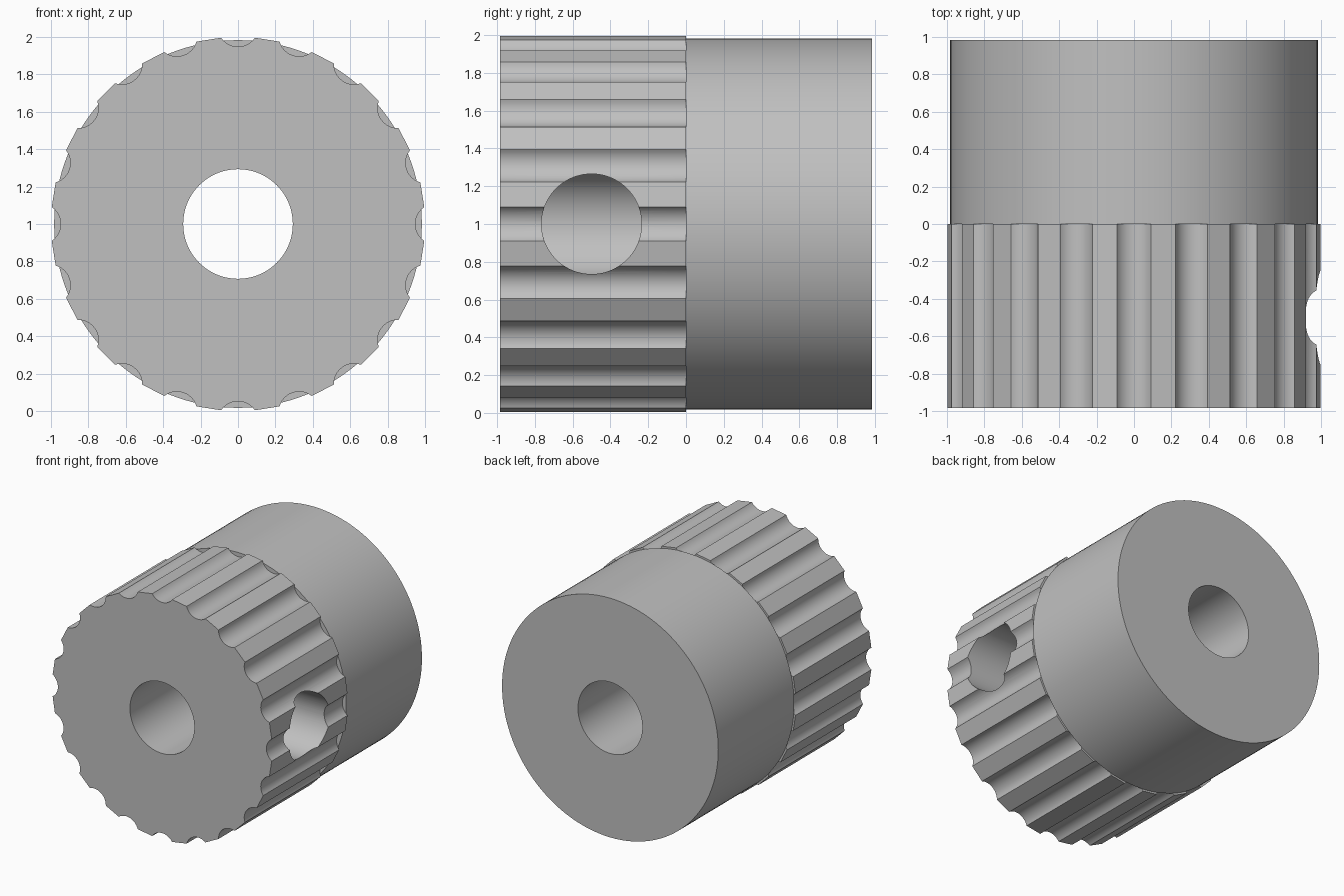
import bpy, bmesh, math
from mathutils import Vector, Matrix

old = bpy.data.objects.get("Cube")
if old:
    bpy.data.objects.remove(old, do_unlink=True)

LENGTH, BORE_R, HUB_R = 0.985, 0.293, 0.983
TEETH, GROOVE_HALF, GROOVE_BOTTOM = 20, 0.09, 0.948

steel = bpy.data.materials.new("plain grey")
steel.use_nodes = True
GREY = (0.53, 0.53, 0.53, 1)
steel.diffuse_color = GREY
steel.node_tree.nodes["Principled BSDF"].inputs["Base Color"].default_value = GREY


def circle(radius, count):
    return [(radius * math.cos(math.tau * i / count),
             radius * math.sin(math.tau * i / count)) for i in range(count)]


def prism(name, profile, start, end):
    """Extrude an (x, z) profile along y, centred at z = 1."""
    bm = bmesh.new()
    face = bm.faces.new([bm.verts.new((x, start, z + 1)) for x, z in profile])
    moved = bmesh.ops.extrude_face_region(bm, geom=[face])["geom"]
    verts = [v for v in moved if isinstance(v, bmesh.types.BMVert)]
    bmesh.ops.translate(bm, verts=verts, vec=(0, end - start, 0))
    bmesh.ops.recalc_face_normals(bm, faces=bm.faces)
    mesh = bpy.data.meshes.new(name)
    bm.to_mesh(mesh)
    bm.free()
    mesh.materials.append(steel)
    obj = bpy.data.objects.new(name, mesh)
    bpy.context.collection.objects.link(obj)
    return obj


def cut(obj, cutter):
    bpy.context.view_layer.objects.active = obj
    mod = obj.modifiers.new("cut", "BOOLEAN")
    mod.operation, mod.solver, mod.object = "DIFFERENCE", "EXACT", cutter
    bpy.ops.object.modifier_apply(modifier=mod.name)


def grooved_profile(steps=14):
    """Flat lands separated by round-bottomed grooves."""
    chord = math.sqrt(1 - GROOVE_HALF ** 2)
    depth = chord - GROOVE_BOTTOM
    radius = (GROOVE_HALF ** 2 + depth ** 2) / (2 * depth)
    spread = math.asin(GROOVE_HALF / radius)
    points = []
    for tooth in range(TEETH):
        turn = Matrix.Rotation(math.tau * tooth / TEETH, 2)
        for i in range(steps + 1):
            a = spread * (2 * i / steps - 1)
            p = Vector((GROOVE_BOTTOM + radius - radius * math.cos(a),
                        radius * math.sin(a)))
            points.append(tuple(turn @ p))
    return points


# Toothed front half and plain rear hub
toothed_wheel = prism("toothed_wheel", grooved_profile(), -LENGTH, 0)
hub = prism("hub", circle(HUB_R, 128), 0, LENGTH)

# Shaft bore through both halves
bore = prism("bore_cutter", circle(BORE_R, 96), -1.5, 1.5)
cut(toothed_wheel, bore)
cut(hub, bore)

# Set screw hole from the left side into the bore
screw = prism("screw_cutter", circle(0.265, 96), 0, 1.5)
screw.data.transform(Matrix.Translation((0, -0.5, 1))
                     @ Matrix.Rotation(-math.pi / 2, 4, "Z")
                     @ Matrix.Translation((0, 0, -1)))
cut(toothed_wheel, screw)

for cutter in (bore, screw):
    bpy.data.objects.remove(cutter, do_unlink=True)

# Smooth the curved walls, keep the rims sharp
bpy.ops.object.select_all(action="DESELECT")
for obj in (toothed_wheel, hub):
    obj.select_set(True)
bpy.context.view_layer.objects.active = hub
bpy.ops.object.shade_smooth_by_angle(angle=math.radians(25))
